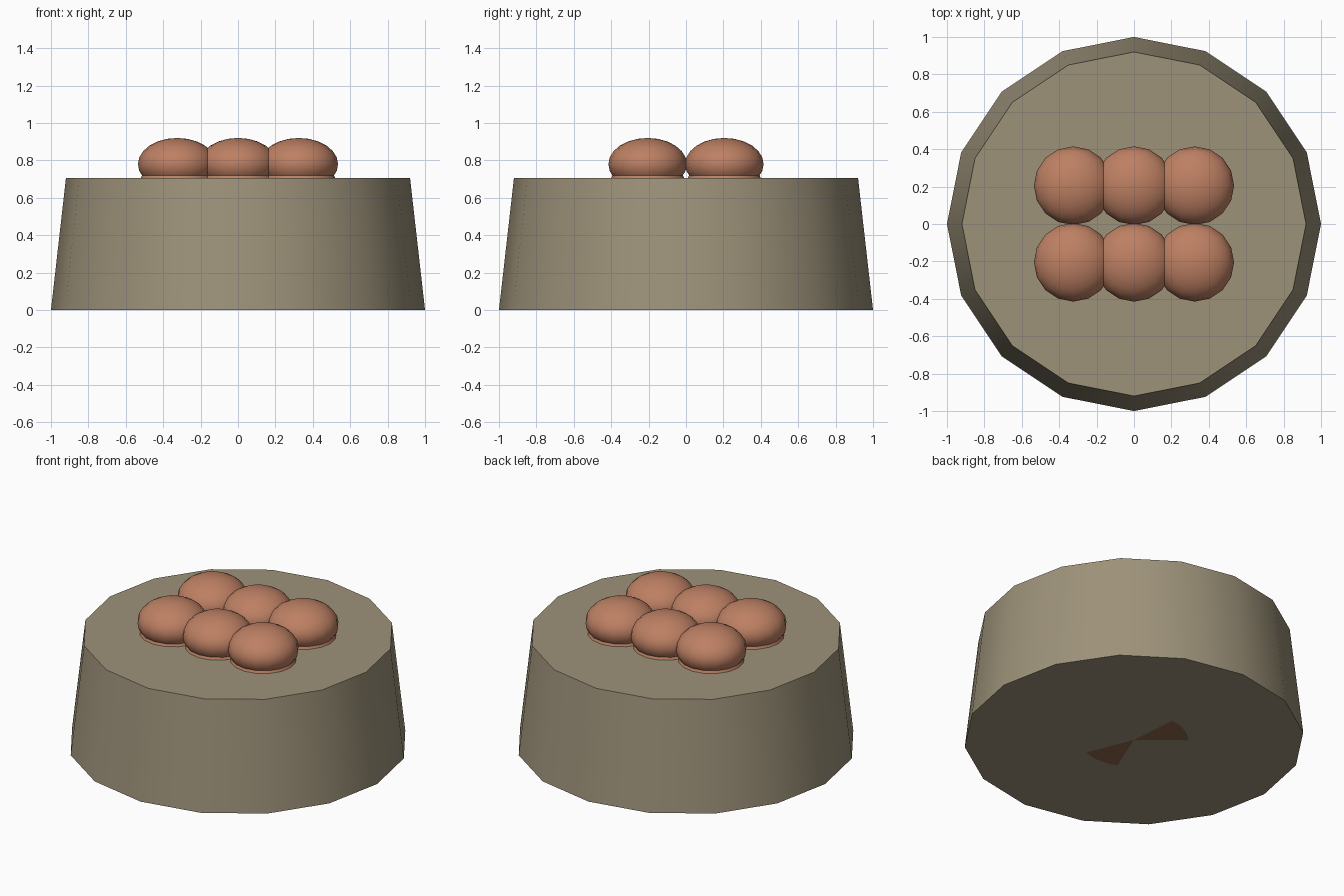
import bpy
import bmesh
from math import sin, cos, radians, pi

cube = bpy.data.objects.get("Cube")
if cube:
    bpy.data.objects.remove(cube, do_unlink=True)


def material(name, color):
    mat = bpy.data.materials.new(name)
    mat.use_nodes = True
    rgba = (*color, 1.0)
    mat.diffuse_color = rgba
    mat.node_tree.nodes["Principled BSDF"].inputs["Base Color"].default_value = rgba
    return mat


stone = material("warm grey stone", (0.34, 0.29, 0.195))
clay = material("terracotta", (0.51, 0.215, 0.125))
brown = material("dark brown", (0.27, 0.14, 0.07))


def finish(obj, name, mat, smooth=True):
    obj.name = name
    obj.data.name = name
    obj.data.materials.append(mat)
    if smooth:
        bpy.ops.object.shade_smooth_by_angle(angle=radians(40))
    return obj


def frustum(name, bottom, top, z0, z1, mat, location=(0, 0), sides=16):
    bpy.ops.mesh.primitive_cone_add(
        vertices=sides, radius1=bottom, radius2=top, depth=z1 - z0,
        location=(*location, (z0 + z1) / 2))
    return finish(bpy.context.object, name, mat)


# Tapered sixteen-sided pedestal
TOP = 0.705
frustum("pedestal", 1.0, 0.92, 0, TOP, stone)

# Two rows of three squashed domes, each on a low foot
for row, y in (("front", -0.205), ("back", 0.205)):
    for column, x in (("right", -0.325), ("middle", 0), ("left", 0.325)):
        bpy.ops.mesh.primitive_uv_sphere_add(
            segments=16, ring_count=12, radius=1, location=(x, y, 0.78))
        dome = bpy.context.object
        dome.scale = (0.21, 0.21, 0.14)
        finish(dome, f"{row}_{column}_dome", clay)
        frustum(f"{row}_{column}_foot", 0.2, 0.188, TOP - 0.01, TOP + 0.016,
                clay, (x, y))

# Thin brown wedges of the core showing on the underside
bm = bmesh.new()
for start, end in ((95, 141), (248, 292)):
    steps = 3
    rim = [radians(start + (end - start) * i / steps) for i in range(steps + 1)]
    points = [(0, 0)] + [(0.32 * cos(a), 0.32 * sin(a)) for a in rim]
    bm.faces.new([bm.verts.new((x, y, -0.001)) for x, y in reversed(points)])
mesh = bpy.data.meshes.new("underside_wedges")
bm.to_mesh(mesh)
bm.free()
wedges = bpy.data.objects.new("underside_wedges", mesh)
bpy.context.collection.objects.link(wedges)
finish(wedges, "underside_wedges", brown, smooth=False)
